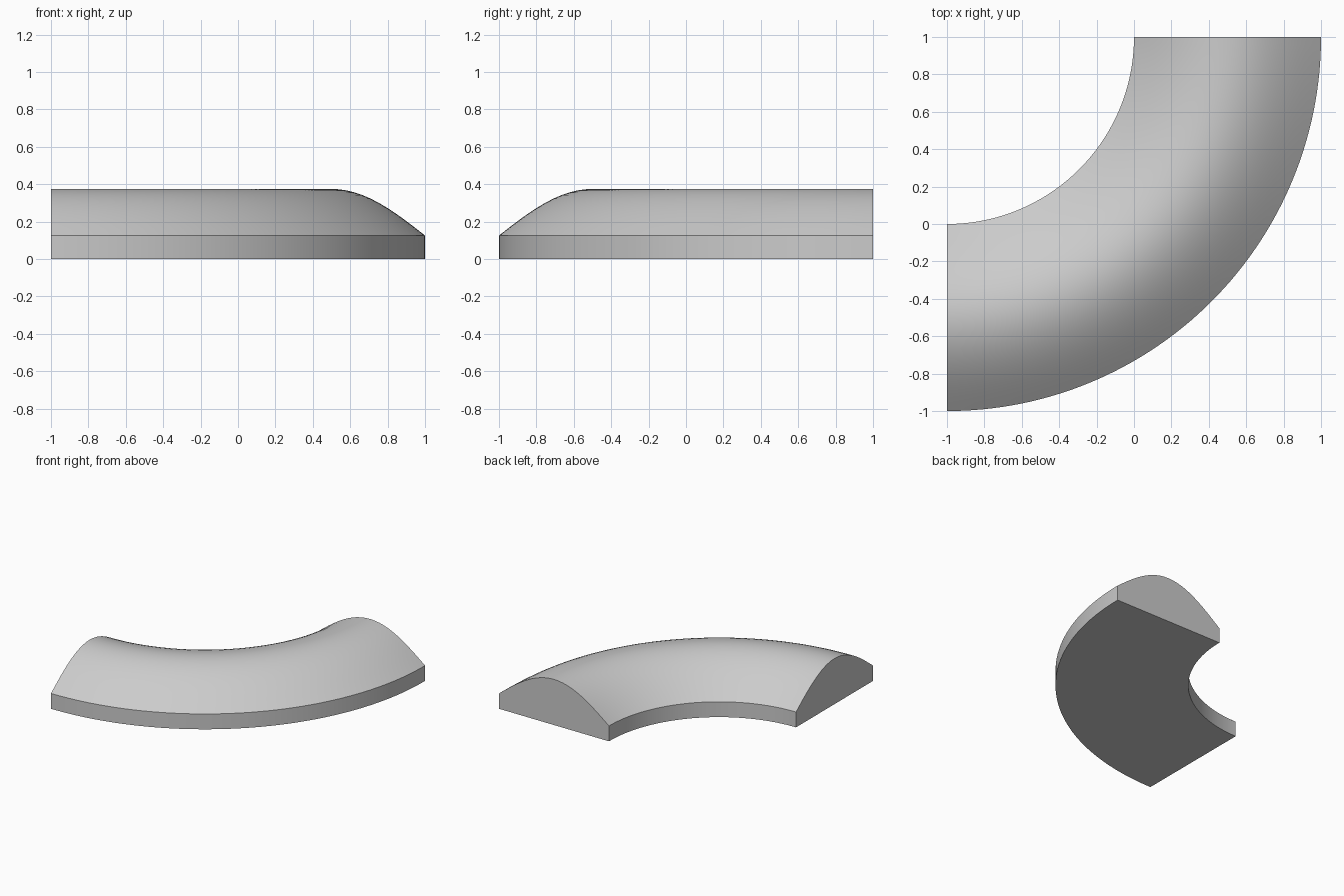
import bpy, bmesh
from math import sin, cos, pi, radians

if "Cube" in bpy.data.objects:
    bpy.data.objects.remove(bpy.data.objects["Cube"])

CENTRE = (-1.0, 1.0)      # centre of the bend
INNER, WIDTH = 1.0, 1.0   # inner radius and width of the strip
WALL, CROWN = 0.126, 0.249
STEPS, ARC = 64, 24

# cross-section: flat base, short side walls, gently crowned top
profile = [(INNER, 0.0), (INNER + WIDTH, 0.0)]
for i in range(ARC + 1):
    t = 1 - i / ARC
    profile.append((INNER + WIDTH * t, WALL + CROWN * sin(pi * t)))

# sweep the section through a quarter turn
bm = bmesh.new()
rings = []
for s in range(STEPS + 1):
    a = radians(-90 + 90 * s / STEPS)
    rings.append([bm.verts.new((CENTRE[0] + r * cos(a), CENTRE[1] + r * sin(a), z))
                  for r, z in profile])
n = len(profile)
for a, b in zip(rings, rings[1:]):
    for j in range(n):
        k = (j + 1) % n
        bm.faces.new((a[j], a[k], b[k], b[j]))

# flat end caps
bm.faces.new(rings[0])
bm.faces.new(rings[-1][::-1])
bmesh.ops.recalc_face_normals(bm, faces=bm.faces)

mesh = bpy.data.meshes.new("curved_track")
bm.to_mesh(mesh)
bm.free()
obj = bpy.data.objects.new("curved_track", mesh)
bpy.context.collection.objects.link(obj)

# smooth surface with crisp borders
bpy.context.view_layer.objects.active = obj
obj.select_set(True)
bpy.ops.object.shade_smooth_by_angle(angle=radians(30))
